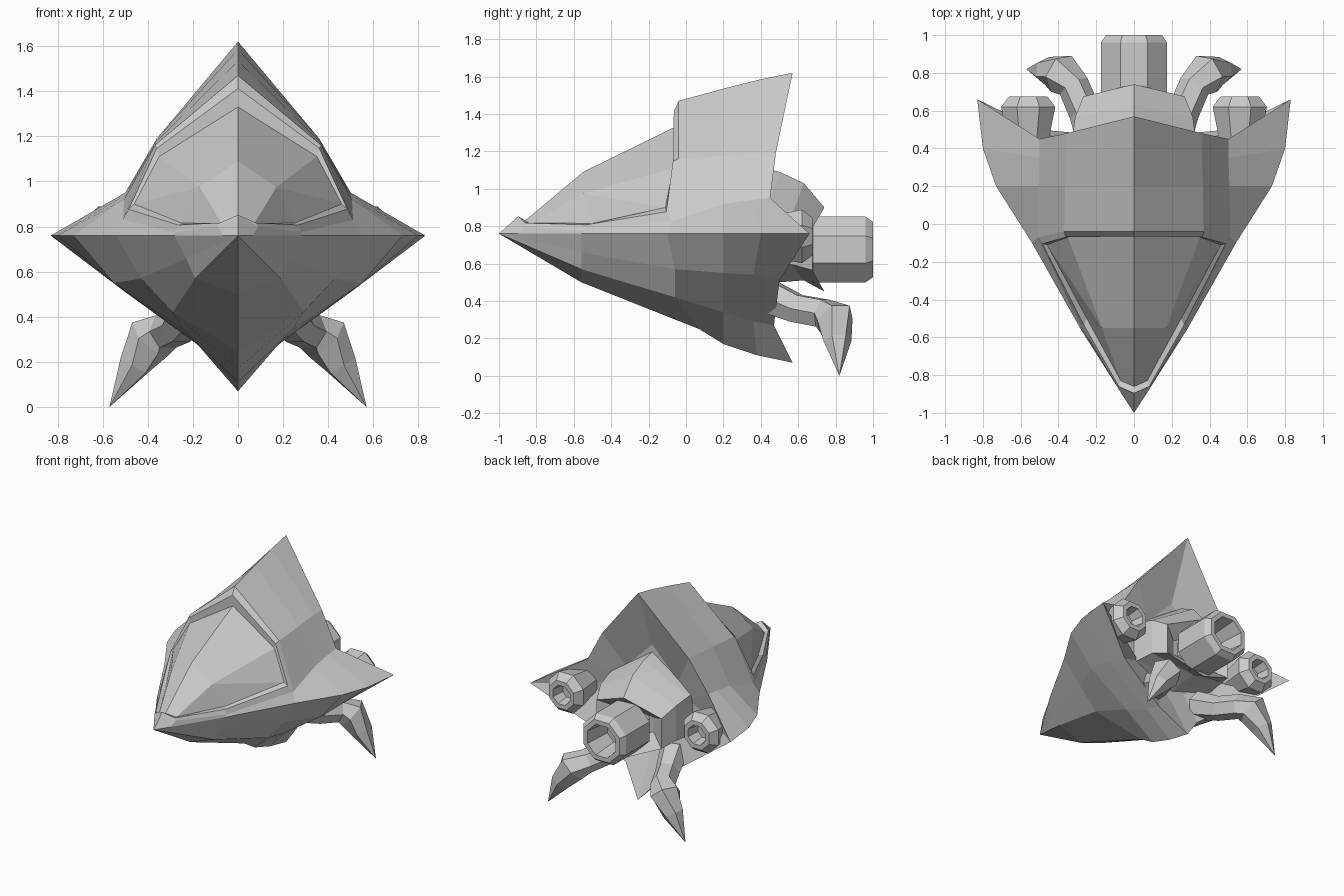
import bpy
import bmesh
from math import sin, cos, pi
from mathutils import Vector

start_cube = bpy.data.objects.get("Cube")
if start_cube:
    bpy.data.objects.remove(start_cube)

grey = bpy.data.materials.new("hull_grey")
grey.use_nodes = True
grey.diffuse_color = (0.6, 0.6, 0.6, 1)
grey.node_tree.nodes["Principled BSDF"].inputs["Base Color"].default_value = (0.6, 0.6, 0.6, 1)


def finish(name, bm, mirrored=False):
    """Weld, mirror if wanted, and turn the bmesh into a flat shaded object."""
    if mirrored:
        bmesh.ops.mirror(bm, geom=bm.verts[:] + bm.edges[:] + bm.faces[:], axis='X', merge_dist=0.0005)
    bmesh.ops.remove_doubles(bm, verts=bm.verts[:], dist=0.0005)
    bmesh.ops.dissolve_degenerate(bm, edges=bm.edges[:], dist=0.0001)
    bmesh.ops.recalc_face_normals(bm, faces=bm.faces[:])
    mesh = bpy.data.meshes.new(name)
    bm.to_mesh(mesh)
    bm.free()
    mesh.materials.append(grey)
    obj = bpy.data.objects.new(name, mesh)
    bpy.context.collection.objects.link(obj)
    return obj


def add_face(bm, points):
    """Add a polygon, dropping repeated points."""
    unique = []
    for p in points:
        p = Vector(p)
        if all((p - q).length > 0.0005 for q in unique):
            unique.append(p)
    if len(unique) > 2:
        bm.faces.new([bm.verts.new(p) for p in unique])


def loft(bm, rows, closed=False):
    """Bridge consecutive rows of points with quads."""
    for a, b in zip(rows, rows[1:]):
        count = len(a)
        for i in range(count if closed else count - 1):
            j = (i + 1) % count
            add_face(bm, (a[i], a[j], b[j], b[i]))


def nozzle(name, x, z, profile, sides):
    """Turn a (y, radius) profile round a fore-and-aft axis, flat side up."""
    bm = bmesh.new()
    angles = [2 * pi * (i + 0.5) / sides for i in range(sides)]
    rings = [[Vector((x + r * cos(t), y, z + r * sin(t))) for t in angles] for y, r in profile]
    loft(bm, rings, closed=True)
    add_face(bm, rings[0])
    add_face(bm, rings[-1])
    return finish(name, bm)


# Shared outlines, right half only: hull edge, frame rim, glass rim
tip = (0, -1, 0.76)
edge = [tip, (0.065, -0.9, 0.76), (0.28, -0.56, 0.76), (0.54, -0.1, 0.76)]
rim = [(0, -0.9, 0.85), (0.09, -0.86, 0.8), (0.28, -0.54, 0.775),
       (0.51, -0.07, 0.83), (0.37, -0.04, 1.16), (0, -0.04, 1.47)]
glass = [(0, -0.86, 0.83), (0.07, -0.83, 0.81), (0.25, -0.5, 0.815),
         (0.46, -0.11, 0.9), (0.35, -0.07, 1.11), (0, -0.06, 1.33)]

# Hull: deck strip, upper shell, lower shell and recessed stern
upper = [
    [rim[5], rim[4], rim[3], edge[3]],
    [(0, 0.2, 1.535), (0.365, 0.2, 1.175), (0.505, 0.2, 0.92), (0.73, 0.2, 0.76)],
    [(0, 0.4, 1.585), (0.36, 0.38, 1.19), (0.5, 0.35, 0.94), (0.8, 0.4, 0.76)],
    [(0, 0.57, 1.62), (0.36, 0.48, 1.19), (0.5, 0.45, 0.95), (0.83, 0.66, 0.76)],
]
lower = [
    [tip] * 4,
    [edge[2], (0.23, -0.56, 0.66), (0.19, -0.56, 0.57), (0, -0.56, 0.5)],
    [edge[3], (0.43, -0.06, 0.57), (0.29, -0.06, 0.42), (0, 0.07, 0.25)],
    [upper[1][3], (0.55, 0.2, 0.55), (0.24, 0.2, 0.34), (0, 0.2, 0.17)],
    [upper[2][3], (0.54, 0.36, 0.54), (0.19, 0.36, 0.29), (0, 0.38, 0.11)],
    [upper[3][3], (0.5, 0.5, 0.51), (0.17, 0.47, 0.27), (0, 0.57, 0.07)],
]
stern = upper[-1] + lower[-1][1:]
recess = [(p[0] * 0.6, 0.4, 0.72 + (p[2] - 0.72) * 0.5) for p in stern]
hull = bmesh.new()
loft(hull, [edge, rim[:4]])
loft(hull, upper)
loft(hull, lower)
loft(hull, [stern, recess, [(0, 0.4, 0.72)] * len(stern)])
finish("hull", hull, mirrored=True)

# Canopy frame: a raised band standing proud of the glass
frame = bmesh.new()
ridge = [Vector(a).lerp(Vector(b), 0.5) + Vector((0, -0.015, 0.012)) for a, b in zip(rim, glass)]
loft(frame, [rim, ridge, glass])
finish("canopy_frame", frame, mirrored=True)

# Canopy glass: nearly flat panes around a central spine
canopy = bmesh.new()
spine = (0, -0.55, 1.09)
shoulder = (0.17, -0.55, 0.975)
add_face(canopy, (spine, glass[5], glass[4], shoulder))
add_face(canopy, (spine, shoulder, glass[1], glass[0]))
for a, b in zip(glass[1:4], glass[2:5]):
    add_face(canopy, (shoulder, a, b))
finish("canopy_glass", canopy, mirrored=True)

# Engine housing: six sided hood, shallower underneath
housing = bmesh.new()
hood = []
for y, width, top, bottom in ((0.38, 0.4, 0.44, 0.2), (0.5, 0.38, 0.41, 0.18), (0.63, 0.36, 0.35, 0.17),
                              (0.74, 0.31, 0.22, 0.23), (0.66, 0.17, 0.12, 0.1)):
    ring = []
    for i in range(6):
        t = pi / 2 + i * pi / 3
        height = top if sin(t) > 0 else bottom
        sweep = 0.075 * abs(cos(t))
        ring.append(Vector((width * cos(t), y - sweep, 0.68 + height * sin(t))))
    hood.append(ring)
loft(housing, hood, closed=True)
add_face(housing, hood[0])
add_face(housing, hood[-1])
finish("engine_housing", housing)

# Main and side engines, hollow at the back
nozzle("main_engine", 0, 0.675,
       [(0.55, 0.13), (0.64, 0.13), (0.68, 0.19), (0.96, 0.19), (1.0, 0.16), (1.0, 0.125), (0.8, 0.1)], 8)
for side, x in (("left", 0.56), ("right", -0.56)):
    nozzle(side + "_engine", x, 0.745,
           [(0.4, 0.11), (0.48, 0.125), (0.62, 0.155), (0.675, 0.11), (0.675, 0.075), (0.58, 0.06)], 8)

# Landing legs: bent hexagonal strut ending in a broad pointed claw
path = [Vector(p) for p in ((0.2, 0.43, 0.43), (0.26, 0.59, 0.36), (0.32, 0.73, 0.335),
                            (0.385, 0.795, 0.305), (0.46, 0.81, 0.185), (0.57, 0.82, 0))]
radii = (0.1, 0.085, 0.085, 0.11, 0.075, 0)
leg_rings = []
for i, (centre, radius) in enumerate(zip(path, radii)):
    along = path[min(i + 1, 5)] - path[max(i - 1, 0)]
    turn = along.to_track_quat('Z', 'Y')
    leg_rings.append([centre + turn @ Vector((radius * cos(k * pi / 3), radius * sin(k * pi / 3), 0))
                      for k in range(6)])
for side, sign in (("left", 1), ("right", -1)):
    leg = bmesh.new()
    rings = [[Vector((p.x * sign, p.y, p.z)) for p in ring] for ring in leg_rings]
    loft(leg, rings, closed=True)
    add_face(leg, rings[0])
    finish(side + "_landing_leg", leg)
